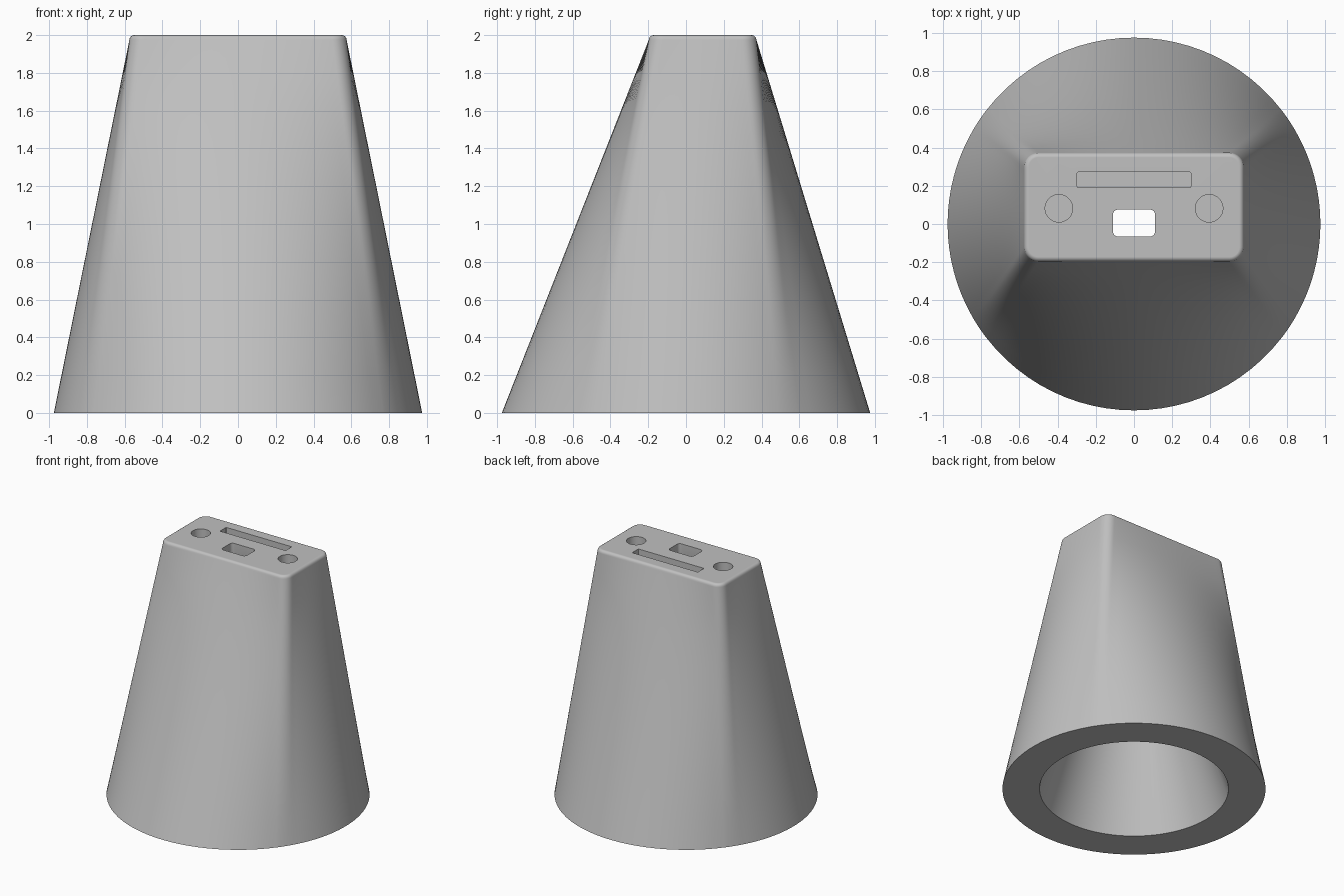
import bpy, bmesh
from math import sin, cos, pi, radians

cube = bpy.data.objects.get("Cube")
if cube:
    bpy.data.objects.remove(cube, do_unlink=True)

EDGE, CORNER, LEVELS = 24, 8, 10   # samples per straight side, per corner, loft steps


def rounded_rect(cx, cy, hx, hy, r, z):
    """Ring of points that starts at the lower end of the +x side."""
    corners = [(hx - r, -hy + r), (hx - r, hy - r), (-hx + r, hy - r), (-hx + r, -hy + r)]
    ring = []
    for q in range(4):
        a = q * pi / 2
        (x0, y0), (x1, y1) = corners[q], corners[(q + 1) % 4]
        for i in range(EDGE):
            t = i / EDGE
            ring.append((cx + x0 + (x1 - x0) * t + r * cos(a),
                         cy + y0 + (y1 - y0) * t + r * sin(a), z))
        for i in range(CORNER):
            b = a + pi / 2 * i / CORNER
            ring.append((cx + x1 + r * cos(b), cy + y1 + r * sin(b), z))
    return ring


def circle(radius, z, corner_angle, spread):
    """Circle whose samples match those of rounded_rect, corner for corner."""
    ring = []
    for q in range(4):
        half = corner_angle if q % 2 == 0 else 90 - corner_angle
        mid = q * 90
        start, end = mid - half + spread, mid + half - spread
        angles = [start + (end - start) * i / EDGE for i in range(EDGE)]
        angles += [end + 2 * spread * i / CORNER for i in range(CORNER)]
        ring += [(radius * cos(radians(a)), radius * sin(radians(a)), z) for a in angles]
    return ring


def blend(low, high):
    """Straight loft between two rings, without the last ring."""
    return [[tuple(a + (b - a) * k / LEVELS for a, b in zip(p, q)) for p, q in zip(low, high)]
            for k in range(LEVELS)]


def solid(name, rings):
    bm = bmesh.new()
    rows = [[bm.verts.new(p) for p in ring] for ring in rings]
    n = len(rows[0])
    for low, high in zip(rows, rows[1:]):
        for i in range(n):
            j = (i + 1) % n
            bm.faces.new((low[i], low[j], high[j], high[i]))
    bm.faces.new(rows[0][::-1])
    bm.faces.new(rows[-1])
    bmesh.ops.recalc_face_normals(bm, faces=bm.faces[:])
    mesh = bpy.data.meshes.new(name)
    bm.to_mesh(mesh)
    bm.free()
    ob = bpy.data.objects.new(name, mesh)
    bpy.context.collection.objects.link(ob)
    return ob


def cylinder(name, x, y, r, z0, z1):
    return solid(name, [[(x + r * cos(2 * pi * i / 48), y + r * sin(2 * pi * i / 48), z)
                         for i in range(48)] for z in (z0, z1)])


# Outer body: round foot lofted to an offset rounded rectangle, with a filleted top edge
TOP_Y, HX, HY, FILLET = 0.088, 0.575, 0.285, 0.025
rings = blend(circle(0.975, 0, 34, 4), rounded_rect(0, TOP_Y, HX, HY, 0.075, 2 - FILLET))
for k in range(5):
    a = pi / 2 * k / 4
    inset = FILLET * (1 - cos(a))
    rings.append(rounded_rect(0, TOP_Y, HX - inset, HY - inset, 0.075 - inset,
                              2 - FILLET + FILLET * sin(a)))
body = solid("stand_body", rings)

# Cutters: tapering hollow with cable opening, shallow slot, two round sockets
hollow = [circle(0.7, -0.1, 34, 4)]
hollow += blend(circle(0.7, 0, 34, 4), rounded_rect(0, 0.005, 0.11, 0.07, 0.025, 1.8))
hollow += [rounded_rect(0, 0.005, 0.11, 0.07, 0.025, z) for z in (1.8, 2.1)]
cutters = [
    solid("hollow_cutter", hollow),
    solid("slot_cutter", [rounded_rect(0, 0.231, 0.297, 0.04, 0.006, z) for z in (1.94, 2.1)]),
]
cutters += [cylinder("socket_cutter", side * 0.393, 0.082, 0.072, 1.88, 2.1) for side in (-1, 1)]

bpy.ops.object.select_all(action="DESELECT")
bpy.context.view_layer.objects.active = body
body.select_set(True)
for cutter in cutters:
    cutter.hide_render = True
    mod = body.modifiers.new("cut", "BOOLEAN")
    mod.operation, mod.solver, mod.object = "DIFFERENCE", "EXACT", cutter
    bpy.ops.object.modifier_apply(modifier=mod.name)
    bpy.data.objects.remove(cutter, do_unlink=True)

# Smooth sides with crisp openings and a flat top
bpy.ops.object.shade_smooth_by_angle(angle=radians(35))
body.modifiers.new("flat_top_shading", "WEIGHTED_NORMAL").keep_sharp = True

# Single grey material
grey = bpy.data.materials.new("plain_grey")
grey.use_nodes = True
colour = (0.53, 0.53, 0.53, 1)
grey.diffuse_color = colour
grey.node_tree.nodes["Principled BSDF"].inputs["Base Color"].default_value = colour
body.data.materials.clear()
body.data.materials.append(grey)
